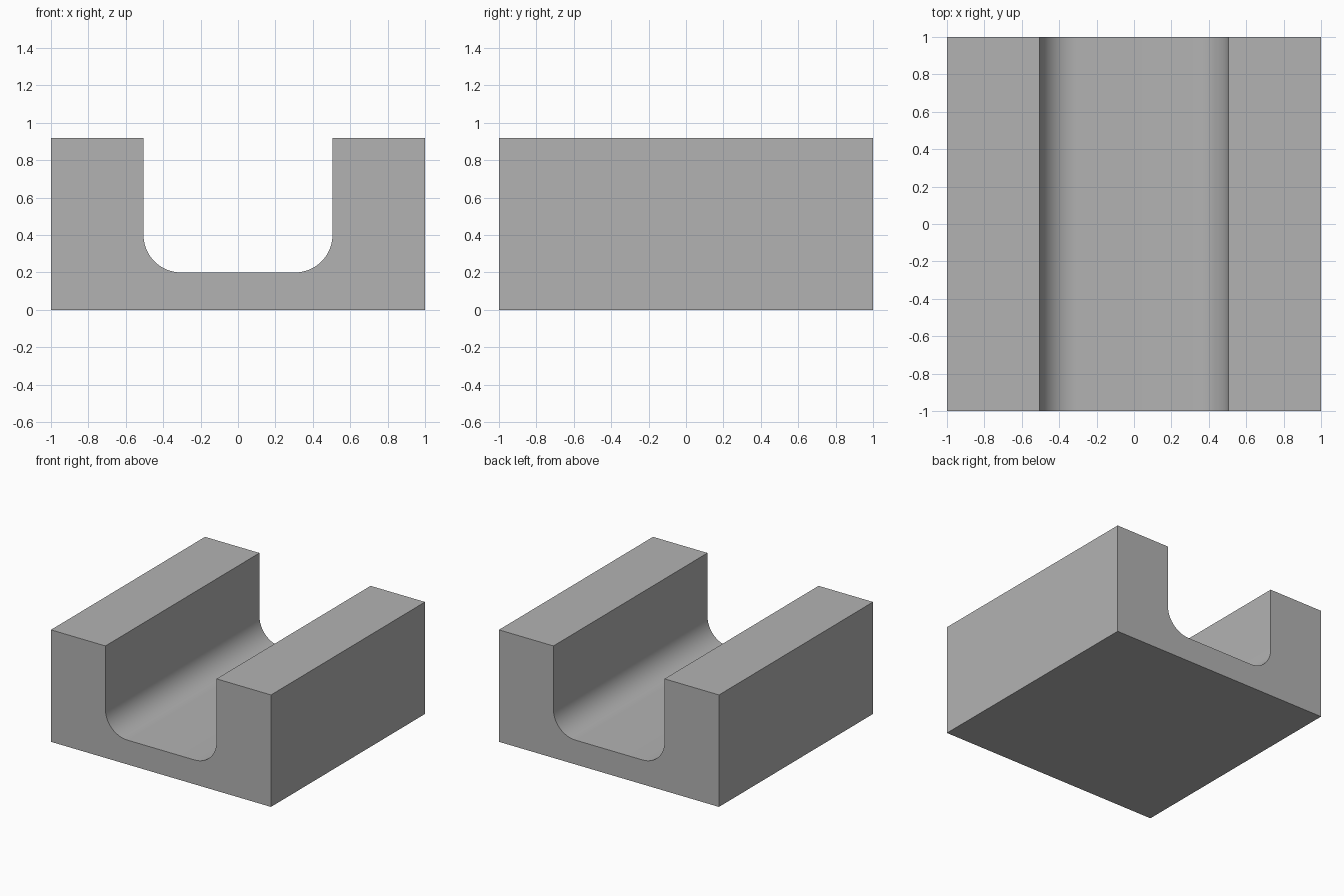
import bpy
import bmesh
from math import cos, sin, pi

cube = bpy.data.objects.get("Cube")
if cube:
    bpy.data.objects.remove(cube, do_unlink=True)

HALF, HEIGHT = 1.0, 0.92
SLOT, FLOOR, RADIUS, STEPS = 0.505, 0.2, 0.2, 16

# Plain grey material
grey = bpy.data.materials.new("plain_grey")
grey.use_nodes = True
colour = (0.45, 0.45, 0.45, 1)
grey.diffuse_color = colour
grey.node_tree.nodes["Principled BSDF"].inputs["Base Color"].default_value = colour

# Right half of the U profile: outer wall, rim, then the rounded slot corner
half = [(HALF, 0), (HALF, HEIGHT), (SLOT, HEIGHT)]
for i in range(STEPS + 1):
    a = pi / 2 * i / STEPS
    half.append((SLOT - RADIUS + RADIUS * cos(a), FLOOR + RADIUS - RADIUS * sin(a)))
profile = half + [(-x, z) for x, z in reversed(half)]

# Extrude the profile from front to back
bm = bmesh.new()
face = bm.faces.new([bm.verts.new((x, -HALF, z)) for x, z in profile])
result = bmesh.ops.extrude_face_region(bm, geom=[face], use_keep_orig=True)
back = [v for v in result["geom"] if isinstance(v, bmesh.types.BMVert)]
bmesh.ops.translate(bm, verts=back, vec=(0, 2 * HALF, 0))
bmesh.ops.recalc_face_normals(bm, faces=bm.faces)

mesh = bpy.data.meshes.new("channel_block")
bm.to_mesh(mesh)
bm.free()
mesh.materials.append(grey)
block = bpy.data.objects.new("channel_block", mesh)
bpy.context.collection.objects.link(block)

# Smooth the rounded corners, keep the block edges sharp
bpy.ops.object.select_all(action="DESELECT")
block.select_set(True)
bpy.context.view_layer.objects.active = block
bpy.ops.object.shade_smooth_by_angle()
